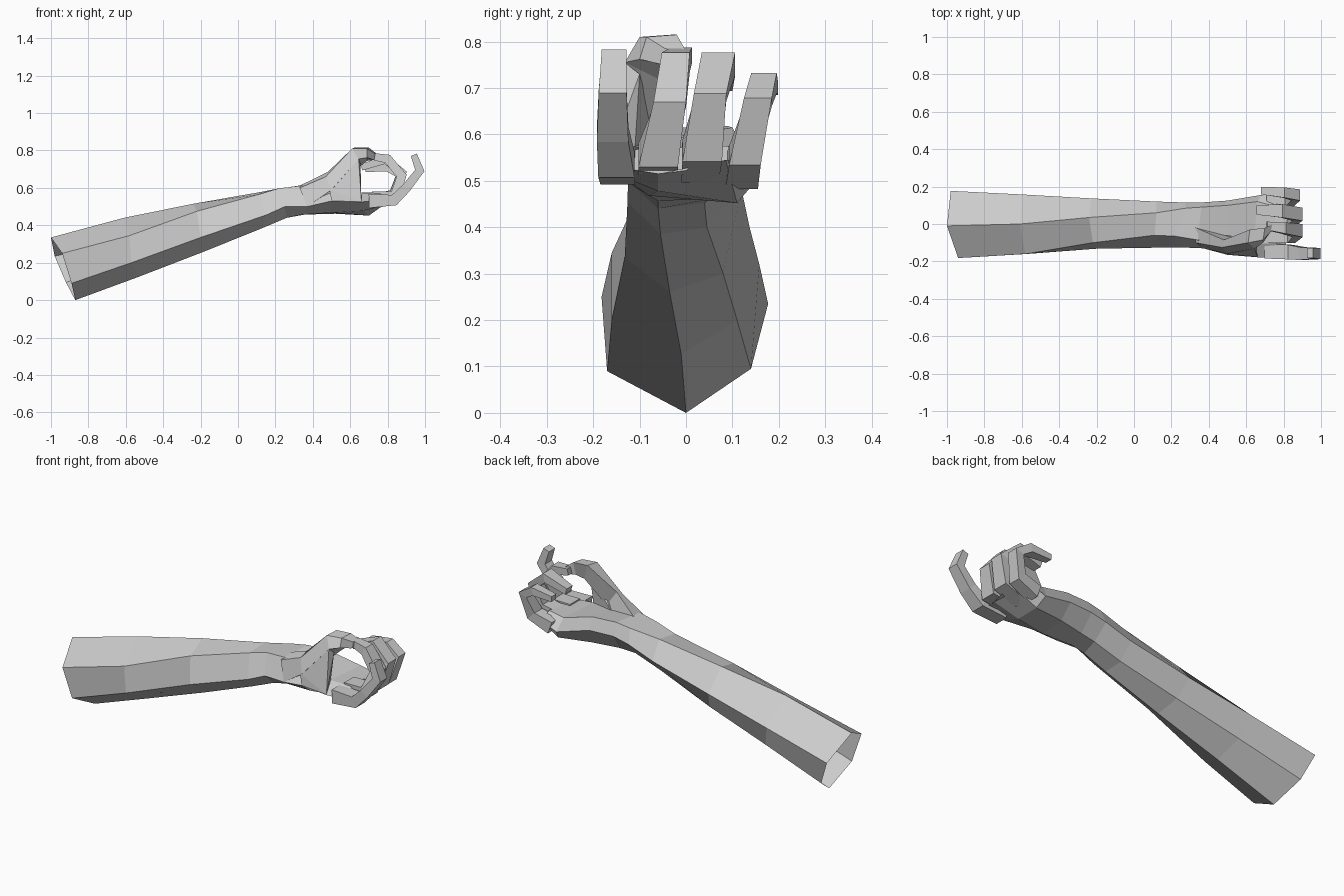
import bpy, bmesh
from mathutils import Vector


def loft(name, rings, cap_start=True, cap_end=True):
    """Skin a sequence of equal-sized rings into a flat-shaded mesh."""
    bm = bmesh.new()
    loops = [[bm.verts.new(p) for p in ring] for ring in rings]
    n = len(loops[0])
    for a, b in zip(loops, loops[1:]):
        for i in range(n):
            j = (i + 1) % n
            bm.faces.new((a[i], a[j], b[j], b[i]))
    if cap_start:
        bm.faces.new(loops[0][::-1])
    if cap_end:
        bm.faces.new(loops[-1])
    bmesh.ops.recalc_face_normals(bm, faces=bm.faces)
    return finish(name, bm)


def finish(name, bm):
    mesh = bpy.data.meshes.new(name)
    bm.to_mesh(mesh)
    bm.free()
    obj = bpy.data.objects.new(name, mesh)
    bpy.context.collection.objects.link(obj)
    return obj


def finger(name, path, widths, thick):
    """Four-sided finger bending in the x-z plane along a joint path."""
    pts = [Vector(p) for p in path]
    rings = []
    for i, p in enumerate(pts):
        t = Vector((0, 0, 0))
        if i > 0:
            t += (p - pts[i - 1]).normalized()
        if i < len(pts) - 1:
            t += (pts[i + 1] - p).normalized()
        n = Vector((-t.z, 0, t.x)).normalized() * thick[i] / 2
        w = Vector((0, widths[i] / 2, 0))
        rings.append([p + n - w, p + n + w, p - n + w, p - n - w])
    loft(name, rings)


# forearm: six-sided, open at the elbow
forearm = [
    [(-1, -.01, .335), (-.94, -.182, .25), (-.89, -.17, .09),
     (-.87, 0, 0), (-.92, .14, .095), (-.98, .177, .235)],
    [(-.61, 0, .44), (-.58, -.16, .345), (-.57, -.16, .20),
     (-.53, -.01, .125), (-.56, .11, .20), (-.60, .158, .32)],
    [(-.24, .035, .515), (-.22, -.10, .475), (-.20, -.132, .335),
     (-.18, -.035, .26), (-.20, .08, .30), (-.23, .137, .40)],
    [(.12, .06, .578), (.11, -.06, .565), (.15, -.126, .455),
     (.13, -.055, .385), (.12, .045, .40), (.12, .12, .48)],
    [(.28, .085, .605), (.22, -.065, .598), (.25, -.125, .50),
     (.26, -.06, .44), (.28, .04, .452), (.27, .115, .53)],
]
loft("forearm", forearm, cap_start=False, cap_end=False)

# palm: continues the wrist ring to the knuckles
palm = [
    forearm[-1],
    [(.36, .09, .618), (.34, -.085, .612), (.37, -.13, .50),
     (.34, -.06, .457), (.37, .05, .46), (.36, .115, .55)],
    [(.50, .10, .615), (.50, -.06, .59), (.50, -.165, .53),
     (.50, -.08, .468), (.52, .08, .462), (.50, .125, .55)],
    [(.66, .12, .575), (.64, -.11, .575), (.66, -.178, .525),
     (.67, -.06, .478), (.70, .11, .452), (.68, .155, .505)],
    [(.77, .09, .575), (.76, -.10, .57), (.80, -.185, .535),
     (.82, -.06, .515), (.83, .085, .545), (.77, .152, .54)],
]
loft("palm", palm, cap_start=False)

# four curled fingers
finger("index_finger",
       [(.70, -.147, .53), (.835, -.15, .535), (.90, -.158, .60),
        (.972, -.158, .693), (.94, -.155, .777)],
       [.075, .078, .068, .06, .053], [.075, .06, .05, .05, .035])
finger("middle_finger",
       [(.72, -.06, .545), (.84, -.06, .555), (.875, -.035, .665),
        (.80, -.022, .755), (.71, -.01, .77)],
       [.085, .085, .07, .06, .045], [.07, .065, .055, .05, .035])
finger("ring_finger",
       [(.72, .03, .53), (.84, .035, .565), (.875, .052, .68),
        (.79, .07, .752), (.66, .075, .71)],
       [.08, .085, .07, .072, .05], [.07, .065, .055, .05, .035])
finger("little_finger",
       [(.72, .12, .515), (.83, .127, .555), (.865, .155, .67),
        (.80, .168, .71), (.68, .178, .70)],
       [.07, .068, .06, .055, .04], [.07, .06, .05, .045, .03])

# thumb: rises from the wrist and hooks toward the fingers
loft("thumb", [
    [(.33, -.02, .612), (.33, -.10, .60), (.37, -.13, .50), (.42, -.03, .55)],
    [(.48, -.085, .685), (.47, -.125, .66), (.50, -.16, .59), (.54, -.08, .60)],
    [(.62, -.03, .815), (.61, -.10, .81), (.645, -.132, .755), (.66, -.06, .72)],
    [(.70, -.02, .815), (.69, -.085, .81), (.69, -.10, .762), (.69, -.03, .745)],
    [(.745, .0, .78), (.73, -.045, .785), (.725, -.05, .75), (.735, -.005, .75)],
])

# web of skin between thumb and index finger
bm = bmesh.new()
for p in [(.49, -.158, .59), (.645, -.132, .755), (.655, -.10, .73),
          (.64, -.165, .575), (.64, -.11, .57), (.50, -.165, .53),
          (.50, -.06, .59), (.66, -.175, .525)]:
    bm.verts.new(p)
hull = bmesh.ops.convex_hull(bm, input=bm.verts)
bmesh.ops.recalc_face_normals(bm, faces=bm.faces)
finish("thumb_web", bm)
